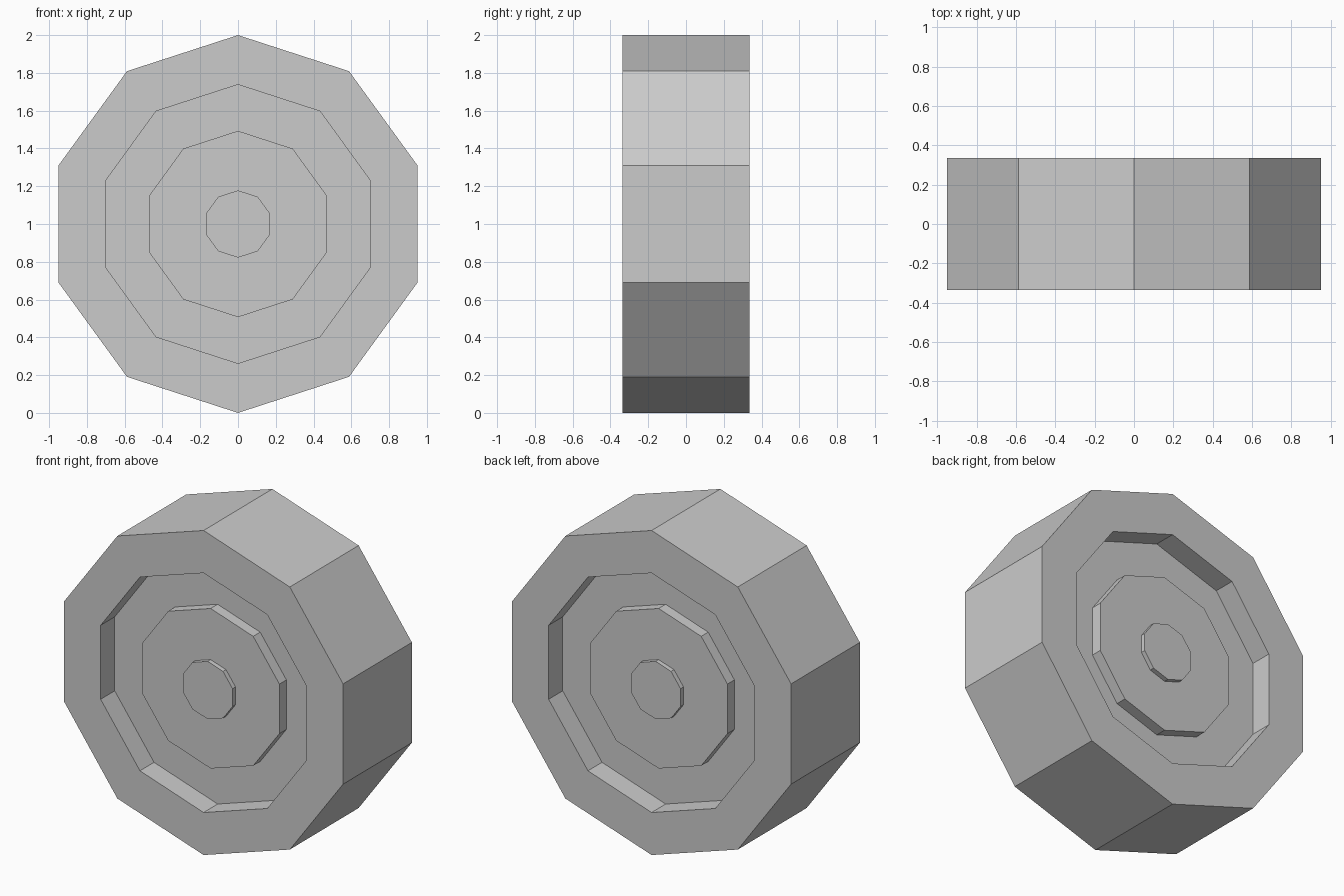
import bpy, bmesh
from math import sin, cos, pi

if "Cube" in bpy.data.objects:
    bpy.data.objects.remove(bpy.data.objects["Cube"])

SIDES = 10
HALF = 0.335

# One side of the wheel as (radius, y): cap, hub step, recess, tyre face
side = [(0.178, -HALF + 0.04), (0.178, -HALF + 0.069),
        (0.493, -HALF + 0.069), (0.493, -HALF + 0.137),
        (0.738, -HALF + 0.137), (0.738, -HALF), (1.0, -HALF)]
# Mirror the profile for the back face
profile = side + [(r, -y) for r, y in reversed(side)]

# Lathe the profile around the y axis, one corner pointing straight up
bm = bmesh.new()
rings = []
for r, y in profile:
    rings.append([bm.verts.new((r * sin(2 * pi * i / SIDES), y,
                                1 + r * cos(2 * pi * i / SIDES)))
                  for i in range(SIDES)])
for a, b in zip(rings, rings[1:]):
    for i in range(SIDES):
        j = (i + 1) % SIDES
        bm.faces.new((a[i], a[j], b[j], b[i]))

# Close both centre caps
bm.faces.new(rings[0])
bm.faces.new(rings[-1])
bmesh.ops.recalc_face_normals(bm, faces=bm.faces)

mesh = bpy.data.meshes.new("wheel")
bm.to_mesh(mesh)
bm.free()
wheel = bpy.data.objects.new("wheel", mesh)
bpy.context.collection.objects.link(wheel)
